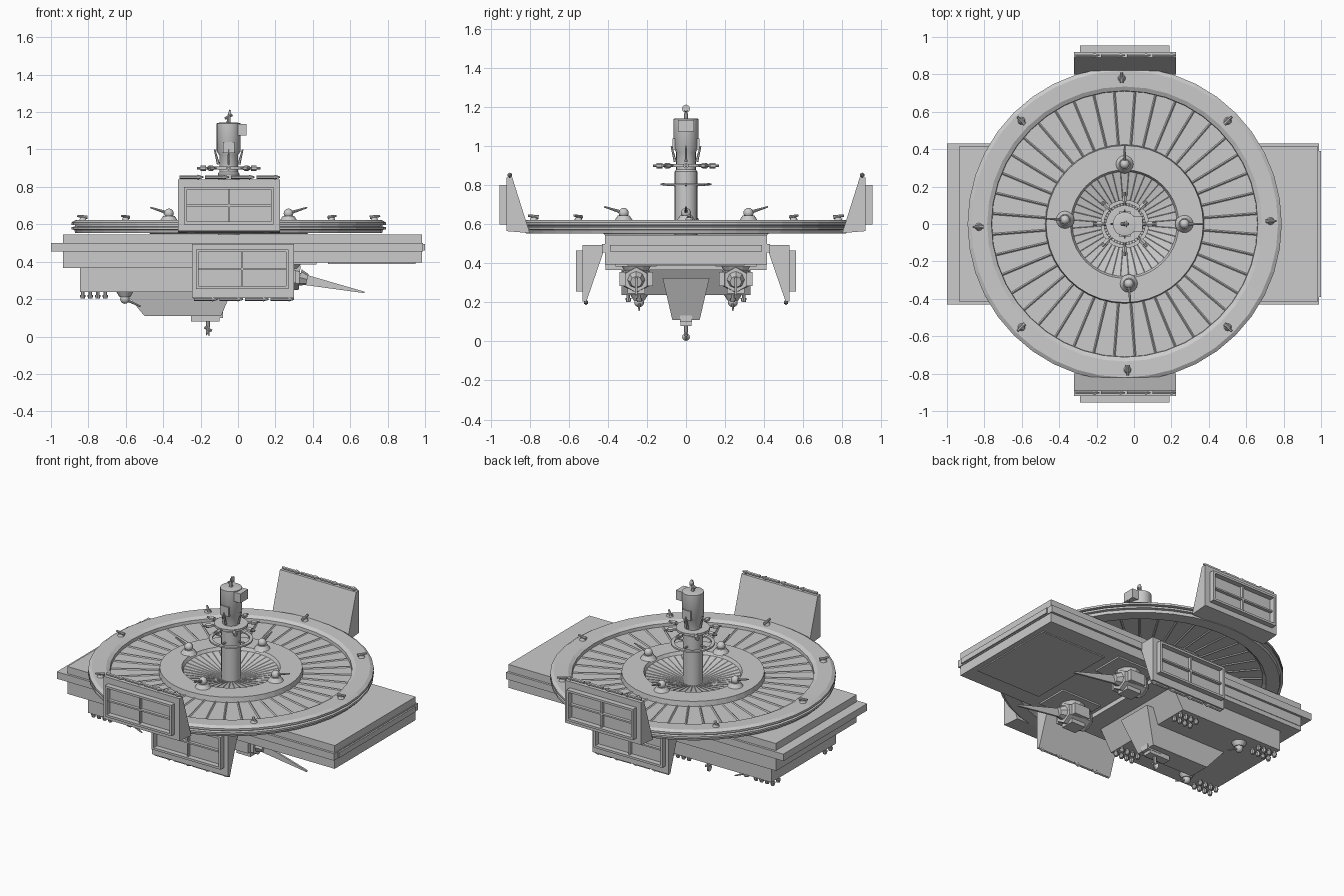
import bpy, bmesh, math
from mathutils import Vector, Matrix

cube = bpy.data.objects.get("Cube")
if cube:
    bpy.data.objects.remove(cube, do_unlink=True)

grey = bpy.data.materials.new("hull grey")
grey.use_nodes = True
grey.diffuse_color = (0.6, 0.6, 0.6, 1)
grey.node_tree.nodes["Principled BSDF"].inputs["Base Color"].default_value = (0.6, 0.6, 0.6, 1)

CX = -0.05          # axis of the disc and tower
SIDES = (1, -1)
SEG = 40


def finish(name, bm, smooth=False):
    bmesh.ops.recalc_face_normals(bm, faces=bm.faces)
    mesh = bpy.data.meshes.new(name)
    bm.to_mesh(mesh)
    bm.free()
    mesh.materials.append(grey)
    ob = bpy.data.objects.new(name, mesh)
    bpy.context.collection.objects.link(ob)
    if smooth:
        bpy.ops.object.select_all(action="DESELECT")
        ob.select_set(True)
        bpy.context.view_layer.objects.active = ob
        bpy.ops.object.shade_smooth_by_angle(angle=math.radians(35))
    return ob


def box(bm, x, y, z):
    size = Matrix.Diagonal((x[1] - x[0], y[1] - y[0], z[1] - z[0], 1))
    mid = Matrix.Translation([(a + b) / 2 for a, b in (x, y, z)])
    bmesh.ops.create_cube(bm, size=1, matrix=mid @ size)


def extrude(bm, points, offset):
    face = bm.faces.new([bm.verts.new(p) for p in points])
    new = bmesh.ops.extrude_face_region(bm, geom=[face])["geom"]
    bmesh.ops.translate(bm, vec=offset, verts=[g for g in new if isinstance(g, bmesh.types.BMVert)])


def rod(bm, a, b, r1, r2=None, sides=8):
    a, b = Vector(a), Vector(b)
    turn = (b - a).to_track_quat("Z", "Y").to_matrix().to_4x4()
    bmesh.ops.create_cone(bm, cap_ends=True, segments=sides, radius1=r1,
                          radius2=r1 if r2 is None else r2, depth=(b - a).length,
                          matrix=Matrix.Translation((a + b) / 2) @ turn)


def ball(bm, at, r):
    bmesh.ops.create_uvsphere(bm, u_segments=12, v_segments=8, radius=r, matrix=Matrix.Translation(at))


def polar(r, angle, z):
    return Vector((CX + r * math.cos(angle), r * math.sin(angle), z))


def lathe(bm, profile, sides, closed=True):
    rings = [[bm.verts.new(polar(r, math.tau * i / sides, z)) for i in range(sides)] for r, z in profile]
    pairs = list(zip(rings, rings[1:])) + ([(rings[-1], rings[0])] if closed else [])
    for lo, hi in pairs:
        for i in range(sides):
            j = (i + 1) % sides
            bm.faces.new((lo[i], lo[j], hi[j], hi[i]))


# Main disc: stepped rim, sunken spoke band, raised inner ring, shallow funnel
bm = bmesh.new()
lathe(bm, [(.05, .55), (.28, .6), (.29, .62), (.42, .62), (.425, .588), (.71, .588), (.712, .608),
           (.735, .62), (.82, .622), (.84, .61), (.84, .597), (.822, .595), (.822, .588), (.84, .585),
           (.84, .573), (.825, .57), (.82, .553), (.74, .553), (.72, .572), (.44, .572), (.42, .548),
           (.05, .547)], SEG)
finish("main_disc", bm)

# Radial ribs on both faces of the disc and in the funnel
bm = bmesh.new()
for i in range(SEG):
    a = math.tau * (i + .5) / SEG
    for z in (.588, .572):
        rod(bm, polar(.42, a, z), polar(.715, a, z), .006, sides=4)
    rod(bm, polar(.06, a, .551), polar(.28, a, .599), .003, sides=4)
finish("disc_ribs", bm)

# Long hull: upper slab, projecting belt, lower slabs
bm = bmesh.new()
box(bm, (-.935, .985), (-.415, .415), (.5, .546))
box(bm, (-1, .99), (-.43, .43), (.455, .5))
box(bm, (.99, 1), (-.39, .39), (.46, .495))
box(bm, (-.935, .985), (-.415, .415), (.395, .455))
box(bm, (-.935, .1), (-.412, .412), (.367, .395))
box(bm, (.48, .95), (-.3, .3), (.388, .395))
finish("hull", bm)

# Underside block and tapered keel
bm = bmesh.new()
extrude(bm, [(-.845, -.33, .37), (-.845, -.33, .237), (-.1, -.33, .237), (-.02, -.33, .37)], (0, .66, 0))
finish("lower_block", bm)
bm = bmesh.new()
top = [(-.68, .12), (-.68, -.12), (.0, -.12), (.0, .12)]
low = [(-.5, .07), (-.5, -.07), (-.09, -.07), (-.09, .07)]
vt = [bm.verts.new((x, y, .325)) for x, y in top]
vl = [bm.verts.new((x, y, .11)) for x, y in low]
bm.faces.new(vt)
bm.faces.new(vl)
for i in range(4):
    j = (i + 1) % 4
    bm.faces.new((vt[i], vt[j], vl[j], vl[i]))
box(bm, (-.18, -.08), (-.03, .03), (.1, .18))
box(bm, (-.25, -.1), (-.028, .028), (.08, .112))
finish("keel", bm)

# Ball antennas under the keel and on the tower
for name, x, z, s in (("keel_antenna", -.16, .085, -1), ("tower_antenna", CX, 1.13, 1)):
    bm = bmesh.new()
    rod(bm, (x, 0, z), (x, 0, z + s * .05), .012, .008)
    rod(bm, (x - .02, 0, z + s * .035), (x + .02, 0, z + s * .055), .007)
    rod(bm, (x + s * .012, 0, z + s * .062), (x - s * .003, 0, z + s * .062), .02, .006, 12)
    rod(bm, (x, 0, z + s * .05), (x + .006, 0, z + s * .083), .007, .002)
    finish(name, bm)


# Wedge-backed panels with raised window frames, on both sides
def panel(name, s, x, profile, face, fx, fz, edge):
    bm = bmesh.new()
    extrude(bm, [(x[0], s * y, z) for y, z in profile], (x[1] - x[0], 0, 0))

    def bar(xa, xb, za, zb, depth):
        box(bm, (xa, xb), sorted((s * (face - .005), s * (face + depth))), (za, zb))
    w = .014
    for end in (0, 1):
        xa = fx[end] - w * end
        bar(xa, xa + w, *fz, .034)
        za = fz[end] - w * end
        bar(*fx, za, za + w, .034)
    xm, zm = sum(fx) / 2, sum(fz) / 2
    bar(xm - .005, xm + .005, *fz, .02)
    bar(*fx, zm - .005, zm + .005, .02)
    # Row of slim sensors along the free edge
    step = (x[1] - x[0]) / 4
    for i in range(4):
        xa = x[0] + step * i
        y = s * (face - .018)
        rod(bm, (xa + .01, y, edge), (xa + step - .03, y, edge), .009, sides=6)
        rod(bm, (xa + step - .03, y, edge), (xa + step, y, edge), .013, .004, 6)
    finish(name, bm)


for s, side in zip(SIDES, ("back", "front")):
    panel(side + "_upper_panel", s, (-.322, .225),
          [(.8, .555), (.92, .565), (.92, .84), (.89, .84)], .92,
          (-.288, .19), (.6, .8), .852)
    panel(side + "_lower_panel", s, (-.245, .3),
          [(.41, .495), (.53, .495), (.53, .205), (.51, .205)], .53,
          (-.225, .27), (.255, .465), .2)

# Central tower
bm = bmesh.new()
lathe(bm, [(.001, .545), (.058, .545), (.058, .87), (.05, .88), (.05, .97), (.064, .99), (.064, 1.14),
           (.05, 1.143), (.001, 1.143)], 24, closed=False)
finish("tower", bm, True)
bm = bmesh.new()
box(bm, (-.03, .045), (-.04, .04), (1.075, 1.135))
for s in SIDES:
    box(bm, (CX - .03, CX + .03), sorted((s * .045, s * .068)), (.98, 1.04))
finish("tower_boxes", bm)

# Tower rings and radiating sensor arms
bm = bmesh.new()
lathe(bm, [(.11, .8), (.13, .8), (.13, .81), (.11, .81)], 24)
lathe(bm, [(.045, .893), (.1, .893), (.1, .908), (.045, .908)], 24)
for i in range(8):
    a = math.tau * i / 8
    rod(bm, polar(.09, a, .9), polar(.17, a, .9), .007)
    rod(bm, polar(.12, a, .9), polar(.15, a, .9), .014, sides=6)
    if i % 2 == 0:
        rod(bm, polar(.05, a, .8), polar(.12, a, .805), .006, sides=6)
        rod(bm, polar(.055, a, .92), polar(.075, a, 1.0), .008, .004, 6)
finish("tower_rings", bm)

# Domed turrets on the inner ring, barrels pointing outward
bm = bmesh.new()
for deg in (0, 90, 176, 274):
    a = math.radians(deg)
    rod(bm, polar(.32, a, .615), polar(.32, a, .645), .05, .03, 16)
    ball(bm, polar(.32, a, .658), .026)
    rod(bm, polar(.325, a, .66), polar(.42, a, .69), .009, .004)
finish("ring_turrets", bm, True)

# Small turrets around the rim
bm = bmesh.new()
for i in range(8):
    a = math.tau * i / 8 + (.02 if i % 2 == 0 else 0)
    rod(bm, polar(.78, a, .618), polar(.78, a, .636), .022, .014, 10)
    rod(bm, polar(.755, a, .637), polar(.81, a, .645), .01, .006)
finish("rim_turrets", bm)

# Engines with faceted housings and long tapering blades
for s, side in zip(SIDES, ("back", "front")):
    y = s * .255
    bm = bmesh.new()
    box(bm, (.13, .42), sorted((s * .15, s * .36)), (.385, .397))
    rod(bm, (.26, y, .395), (.26, y, .36), .08, .06, 12)
    rod(bm, (.18, y, .325), (.33, y, .315), .08, .065, 6)
    rod(bm, (.14, y, .33), (.18, y, .325), .05, .08, 6)
    rod(bm, (.33, y, .315), (.37, y, .305), .045, .03, 8)
    for k in SIDES:
        box(bm, (.2, .31), (y + k * .065 - .02, y + k * .065 + .02), (.285, .355))
    box(bm, (.2, .3), (y - .045, y + .045), (.245, .27))
    extrude(bm, [(.33, y - .006, .34), (.36, y - .006, .275), (.675, y - .006, .232), (.675, y - .006, .24)],
            (0, .012, 0))
    finish(side + "_engine", bm)

# Thruster clusters at the block corners and ventral domes
bm = bmesh.new()
for s in SIDES:
    for x in (-.77, -.17):
        for i in range(4):
            for j in range(2):
                px, py = x - .06 + i * .04, s * (.24 + j * .055)
                rod(bm, (px, py, .24), (px, py, .222), .009)
                rod(bm, (px, py, .222), (px, py, .202), .016, .011)
finish("thruster_clusters", bm)
bm = bmesh.new()
for s in SIDES:
    at = Vector((-.605, s * .24, .2))
    rod(bm, at + Vector((0, 0, .038)), at + Vector((0, 0, .01)), .045, .028, 16)
    ball(bm, at, .025)
    rod(bm, at, at + Vector((.085, 0, -.04)), .008, .004)
finish("ventral_turrets", bm, True)
